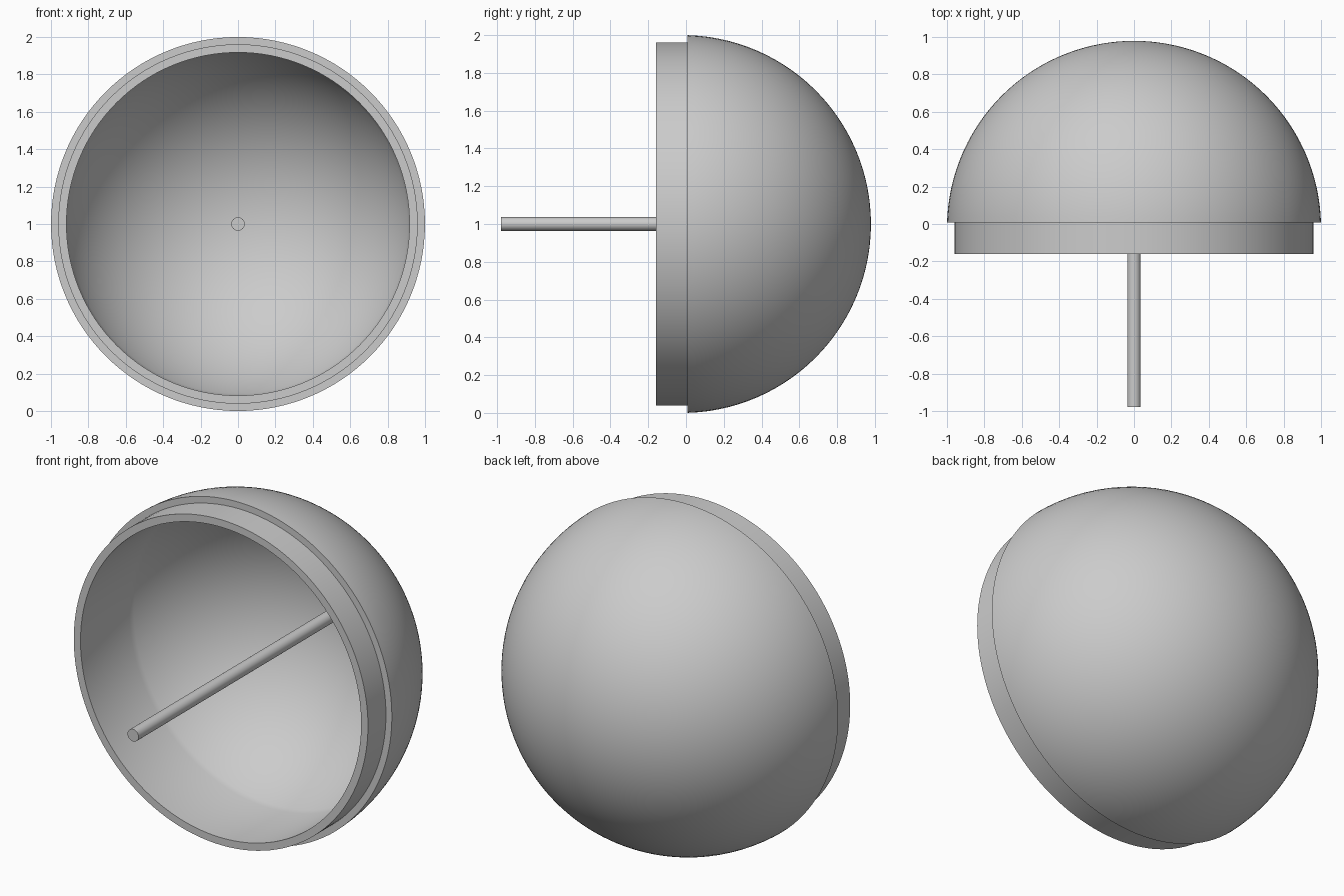
import bpy
import bmesh
from math import sin, cos, asin, acos, pi
from mathutils import Vector, Matrix

cube = bpy.data.objects.get("Cube")
if cube:
    bpy.data.objects.remove(cube, do_unlink=True)

grey = bpy.data.materials.new("plain_grey")
grey.use_nodes = True
grey.diffuse_color = (0.6, 0.6, 0.6, 1)
grey.node_tree.nodes["Principled BSDF"].inputs["Base Color"].default_value = (0.6, 0.6, 0.6, 1)

SEGMENTS = 128
CENTRE_Y = -0.021       # shared centre of the two spherical surfaces
EDGE_Y = 0.008          # open edge of the dome
RIM_Y = -0.16           # front of the collar
OUTER, INNER = 1.0, 0.97
COLLAR, BORE = 0.961, 0.917


def arc(radius, start, end, steps):
    """Profile points (radius, y) on a sphere; angles measured from the back pole."""
    angles = [start + (end - start) * i / steps for i in range(steps + 1)]
    return [(radius * sin(a), CENTRE_Y + radius * cos(a)) for a in angles]


def lathe(name, profile):
    """Revolve a (radius, y) profile about the front-to-back axis."""
    bm = bmesh.new()
    verts = [bm.verts.new((r, y, 1)) for r, y in profile]
    edges = [bm.edges.new(pair) for pair in zip(verts, verts[1:])]
    bmesh.ops.spin(bm, geom=verts + edges, cent=(0, 0, 1), axis=(0, 1, 0),
                   angle=2 * pi, steps=SEGMENTS, use_merge=False)
    bmesh.ops.remove_doubles(bm, verts=bm.verts, dist=0.0002)
    bmesh.ops.recalc_face_normals(bm, faces=bm.faces)
    mesh = bpy.data.meshes.new(name)
    bm.to_mesh(mesh)
    bm.free()
    mesh.materials.append(grey)
    obj = bpy.data.objects.new(name, mesh)
    bpy.context.collection.objects.link(obj)
    bpy.ops.object.select_all(action="DESELECT")
    obj.select_set(True)
    bpy.context.view_layer.objects.active = obj
    bpy.ops.object.shade_smooth_by_angle()
    return obj


# Hollow dome with a stepped collar, a straight bore and a spherical floor
outer_wall = arc(OUTER, 0, acos((EDGE_Y - CENTRE_Y) / OUTER), 48)
collar = [(COLLAR, EDGE_Y), (COLLAR, RIM_Y), (BORE, RIM_Y)]
inner_wall = arc(INNER, asin(BORE / INNER), 0, 40)
lathe("dome_shell", outer_wall + collar + inner_wall)

# Slim rod from the middle of the floor out through the opening
ROD, ROD_FRONT, ROD_BACK = 0.036, -0.979, 0.955
lathe("centre_rod", [(0, ROD_FRONT), (ROD, ROD_FRONT), (ROD, ROD_BACK), (0, ROD_BACK)])
